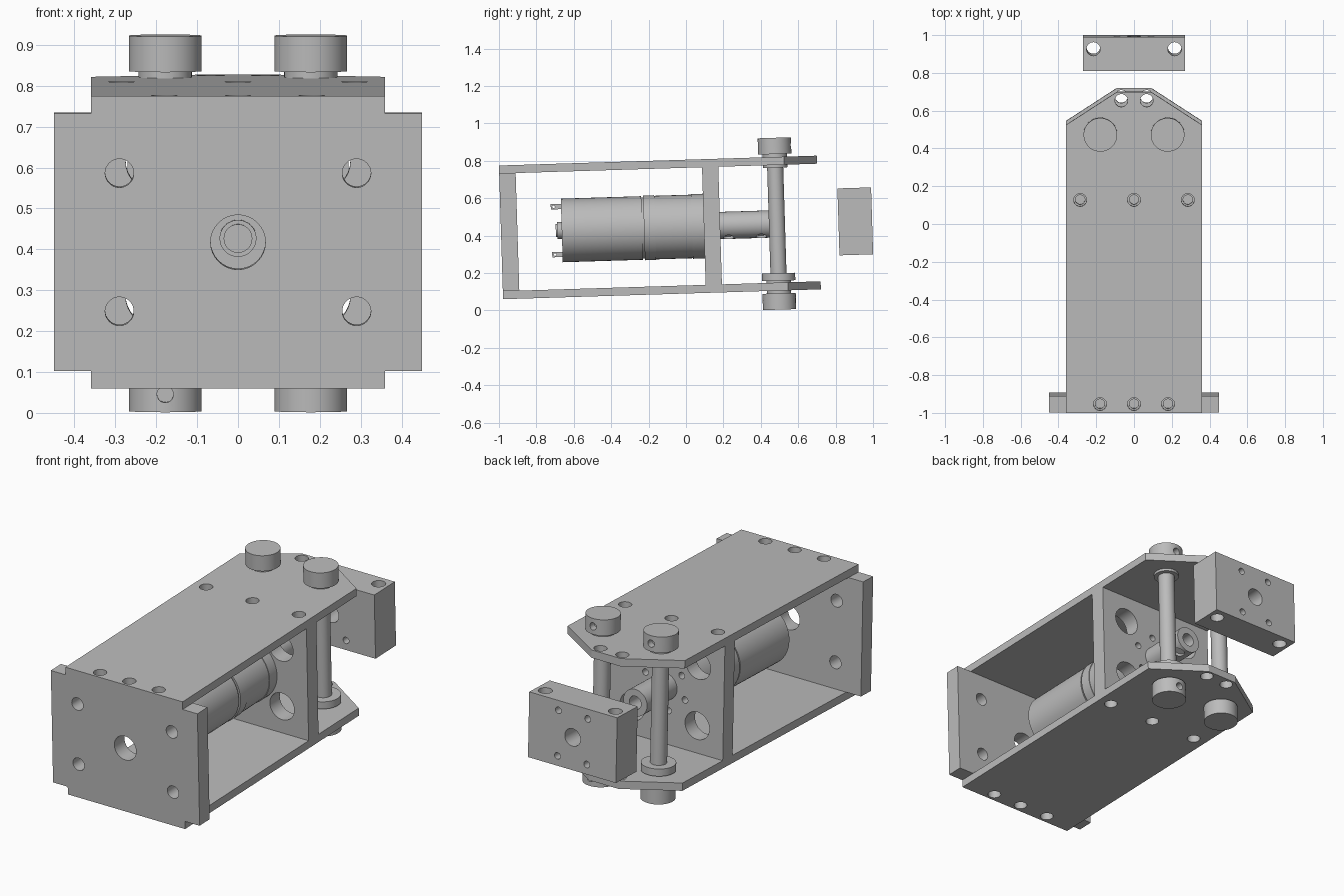
import bpy, bmesh, math
from mathutils import Matrix, Vector

default = bpy.data.objects.get("Cube")
if default:
    bpy.data.objects.remove(default)

grey = bpy.data.materials.new("machined_grey")
grey.use_nodes = True
grey.diffuse_color = (0.5, 0.5, 0.5, 1)
grey.node_tree.nodes["Principled BSDF"].inputs["Base Color"].default_value = (0.5, 0.5, 0.5, 1)

# The whole assembly leans back slightly about the x axis
TILT = Matrix.Translation((0, -0.978, 0.06)) @ Matrix.Rotation(0.031, 4, 'X')
HEIGHT, SKIN, MID = 0.715, 0.043, 0.3575
HALF = 0.36          # half width of the frame
ROD_X, ROD_Y = 0.178, 1.476


def cylinder(bm, start, end, radius, segments=48):
    start, end = Vector(start), Vector(end)
    axis = end - start
    turn = axis.to_track_quat('Z', 'Y').to_matrix().to_4x4()
    bmesh.ops.create_cone(bm, cap_ends=True, segments=segments, radius1=radius, radius2=radius,
                          depth=axis.length, matrix=Matrix.Translation((start + end) / 2) @ turn)


def box(bm, low, high):
    low, high = Vector(low), Vector(high)
    bmesh.ops.create_cube(bm, size=1, matrix=Matrix.Translation((low + high) / 2)
                          @ Matrix.Diagonal((high - low).to_4d()))


def prism(bm, outline, z0, z1):
    face = bm.faces.new([bm.verts.new((x, y, z0)) for x, y in outline])
    top = bmesh.ops.extrude_face_region(bm, geom=[face])["geom"]
    bmesh.ops.translate(bm, vec=(0, 0, z1 - z0),
                        verts=[v for v in top if isinstance(v, bmesh.types.BMVert)])
    bmesh.ops.recalc_face_normals(bm, faces=bm.faces)


def make_object(name, bm):
    mesh = bpy.data.meshes.new(name)
    bm.to_mesh(mesh)
    bm.free()
    mesh.materials.append(grey)
    obj = bpy.data.objects.new(name, mesh)
    bpy.context.collection.objects.link(obj)
    return obj


def part(name, bm, holes=()):
    """Make a part, drill (start, end, radius) holes in it and place it."""
    obj = make_object(name, bm)
    bpy.ops.object.select_all(action='DESELECT')
    bpy.context.view_layer.objects.active = obj
    obj.select_set(True)
    if holes:
        drill = bmesh.new()
        for hole in holes:
            cylinder(drill, *hole, segments=32)
        cutter = make_object(name + "_cutter", drill)
        cutter.hide_render = True
        cut = obj.modifiers.new("holes", 'BOOLEAN')
        cut.operation, cut.solver, cut.object = 'DIFFERENCE', 'EXACT', cutter
        bpy.ops.object.modifier_apply(modifier=cut.name)
        bpy.data.objects.remove(cutter)
    bpy.ops.object.shade_smooth_by_angle(angle=math.radians(30))
    obj.matrix_world = TILT
    return obj


def along_y(x, z, y0, y1, r):
    return ((x, y0, z), (x, y1, z), r)


def along_z(x, y, z0, z1, r):
    return ((x, y, z0), (x, y, z1), r)


# Top and bottom plates with tapered back ends
half_outline = [(HALF, 0), (HALF, 1.525), (0.09, 1.7)]
outline = half_outline + [(-x, y) for x, y in reversed(half_outline)]
plate_holes = [(x, 0.047) for x in (-0.18, 0, 0.18)]
plate_holes += [(x, 1.128) for x in (-0.285, 0, 0.285)] + [(-0.067, 1.655), (0.067, 1.655)]
for name, z in (("bottom_plate", 0), ("top_plate", HEIGHT - SKIN)):
    bm = bmesh.new()
    prism(bm, outline, z, z + SKIN)
    part(name, bm, [along_z(x, y, z - 0.05, z + SKIN + 0.05, 0.034) for x, y in plate_holes])


def tapped(xs, y):
    """Blind screw holes in the upper and lower edges of an upright plate."""
    return [along_z(x, y, a, b, 0.025) for x in xs
            for a, b in ((0, SKIN + 0.06), (HEIGHT - SKIN - 0.06, HEIGHT))]


# Front plate, wider than the frame
bm = bmesh.new()
box(bm, (-0.45, 0, SKIN), (0.45, 0.088, HEIGHT - SKIN))
holes = [along_y(x, MID + dz, -0.1, 0.2, 0.035) for x in (-0.29, 0.29) for dz in (-0.169, 0.169)]
part("front_plate", bm, holes + [along_y(0, MID, -0.1, 0.2, 0.067)] + tapped((-0.18, 0, 0.18), 0.047))

# Motor mounting plate
bm = bmesh.new()
box(bm, (-HALF, 1.085, SKIN), (HALF, 1.172, HEIGHT - SKIN))
holes = [along_y(x, MID + dz, 1, 1.3, 0.075) for x in (-0.2, 0.2) for dz in (-0.165, 0.165)]
for i in range(6):
    a = math.radians(20 + 60 * i)
    holes.append(along_y(0.13 * math.cos(a), MID + 0.13 * math.sin(a), 1, 1.3, 0.018))
part("motor_mount_plate", bm, holes + tapped((-0.285, 0, 0.285), 1.128))

# Motor: stacked cylinders with shallow grooves between them
motor = (("motor_boss", 0.3, 0.34, 0.045), ("motor_shaft_end", 0.293, 0.31, 0.035),
         ("motor_can", 0.325, 0.755, 0.17), ("motor_groove", 0.75, 0.77, 0.163),
         ("gearbox_ring", 0.765, 0.825, 0.173), ("gearbox_body", 0.824, 1.022, 0.17),
         ("gearbox_flange", 1.021, 1.086, 0.173))
for name, y0, y1, r in motor:
    bm = bmesh.new()
    cylinder(bm, *along_y(0, MID, y0, y1, r))
    part(name, bm)

# Solder terminals
for name, dz in (("lower_terminal", -0.128), ("upper_terminal", 0.128)):
    bm = bmesh.new()
    box(bm, (-0.006, 0.27, MID + dz - 0.014), (0.006, 0.33, MID + dz + 0.014))
    part(name, bm, [((-0.1, 0.285, MID + dz), (0.1, 0.285, MID + dz), 0.007)])

# Shaft coupling with two set screw holes
bm = bmesh.new()
cylinder(bm, *along_y(0, MID, 1.165, 1.435, 0.073))
holes = [((0.02, y, MID - 0.05), (0.06, y, MID - 0.15), 0.028) for y in (1.215, 1.39)]
part("shaft_coupling", bm, holes + [along_y(0, MID, 1.33, 1.5, 0.036)])

# Guide rods with bushings and clamping collars
for side, x in (("left", ROD_X), ("right", -ROD_X)):
    bm = bmesh.new()
    cylinder(bm, *along_z(x, ROD_Y, -0.05, 0.77, 0.043))
    part(side + "_rod", bm)
    bm = bmesh.new()
    for z0, z1 in ((-0.02, 0.005), (0.04, 0.058), (0.658, 0.675), (0.71, 0.738)):
        cylinder(bm, *along_z(x, ROD_Y, z0, z1, 0.065))
    part(side + "_bushings", bm)
    bm = bmesh.new()
    cylinder(bm, *along_z(x, ROD_Y, 0.053, 0.093, 0.089))
    part(side + "_inner_collar", bm)
    facing = 1 if x > 0 else -1
    for name, z, way in (("_top_collar", 0.774, 1), ("_bottom_collar", -0.058, facing)):
        bm = bmesh.new()
        cylinder(bm, *along_z(x, ROD_Y, z - 0.0435, z + 0.0435, 0.089))
        part(side + name, bm, [along_y(x, z, ROD_Y + way * 0.05, ROD_Y + way * 0.15, 0.02)])

# Separate drilled block behind the frame
bm = bmesh.new()
box(bm, (-0.27, 1.805, MID - 0.179), (0.27, 1.985, MID + 0.179))
holes = [along_z(x, 1.922, 0, 0.8, 0.036) for x in (-0.215, 0.215)]
holes += [along_y(x, MID + dz, 1.7, 2.1, 0.018) for x in (-0.09, 0.09) for dz in (-0.125, 0.125)]
part("carriage_block", bm, holes + [along_y(0, MID, 1.7, 2.1, 0.048)])
